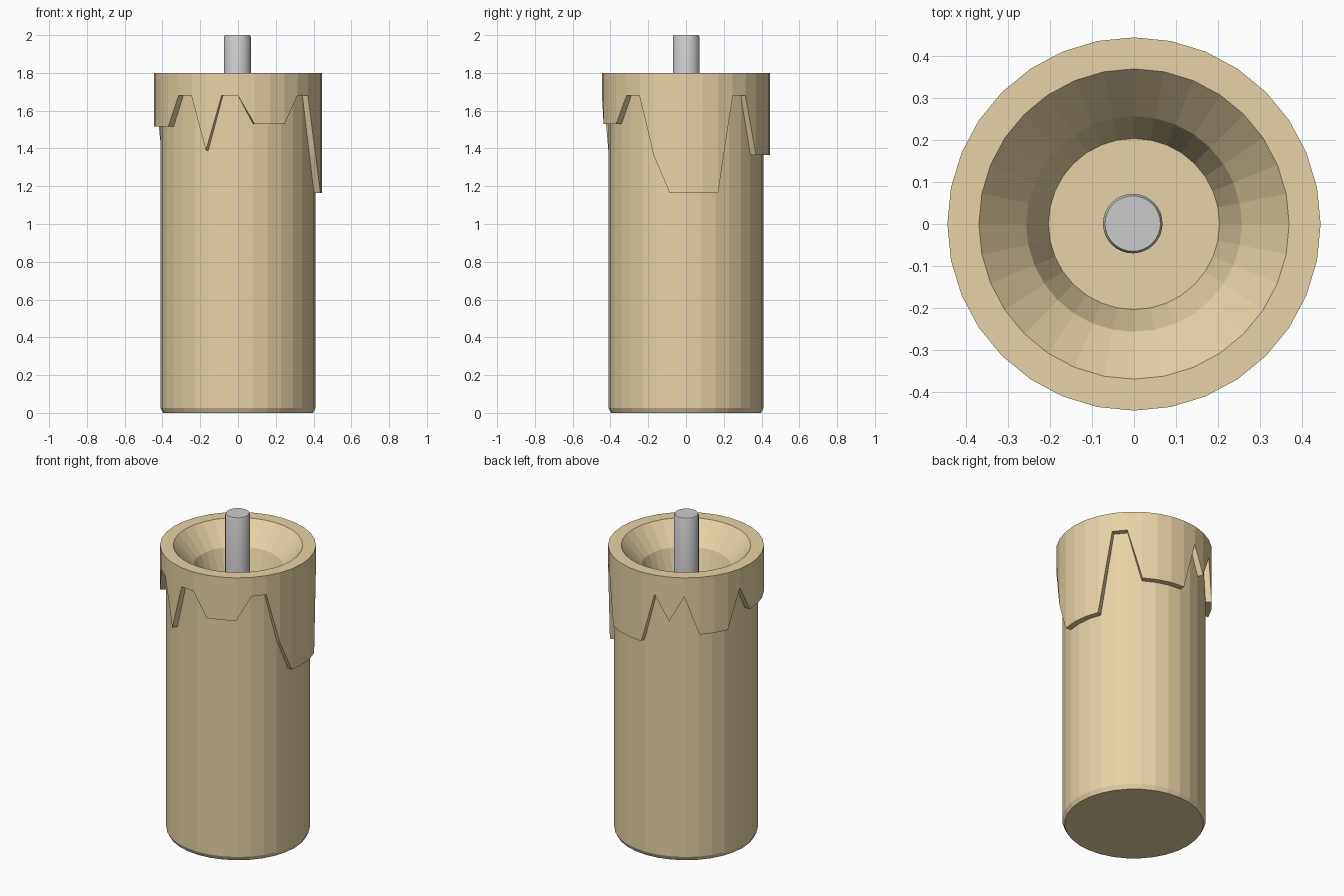
import bpy, bmesh, math

if "Cube" in bpy.data.objects:
    bpy.data.objects.remove(bpy.data.objects["Cube"])

SIDES = 32
TOP, HIGH = 1.8, 1.68

# Lower edge of the melted collar: height per side, counted from the front (-y) towards +x
drip = [HIGH] * SIDES
for first, last, z in [(1, 3, 1.53), (6, 6, 1.36), (7, 10, 1.165), (13, 16, 1.365),
                       (18, 18, 1.52), (20, 22, 1.44), (24, 27, 1.515), (30, 30, 1.39)]:
    for k in range(first, last + 1):
        drip[k] = z


def lathe(name, profile, sides, center=(0, 0)):
    """Spin a profile of (radius, z) around z; z may be a per-side list."""
    bm = bmesh.new()
    rings = []
    for r, z in profile:
        ring = []
        for k in range(sides):
            a = 2 * math.pi * k / sides
            h = z[k] if isinstance(z, list) else z
            ring.append(bm.verts.new((center[0] + r * math.sin(a),
                                      center[1] - r * math.cos(a), h)))
        rings.append(ring)
    for lo, hi in zip(rings, rings[1:]):
        for k in range(sides):
            n = (k + 1) % sides
            bm.faces.new((lo[k], lo[n], hi[n], hi[k]))
    bm.faces.new(rings[0][::-1])
    bm.faces.new(rings[-1])
    bmesh.ops.recalc_face_normals(bm, faces=bm.faces)
    mesh = bpy.data.meshes.new(name)
    bm.to_mesh(mesh)
    bm.free()
    obj = bpy.data.objects.new(name, mesh)
    bpy.context.collection.objects.link(obj)
    return obj


# Wax body with dripping collar and hollow melted bowl
wax = lathe("candle_wax", [(0.397, 0.0), (0.41, 0.026), (0.41, drip), (0.445, drip),
                           (0.445, TOP), (0.37, TOP), (0.257, 1.67), (0.204, 1.51)], SIDES)
mat = bpy.data.materials.new("wax_tan")
mat.diffuse_color = (0.8, 0.65, 0.38, 1)
mat.use_nodes = True
mat.node_tree.nodes["Principled BSDF"].inputs["Base Color"].default_value = mat.diffuse_color
wax.data.materials.append(mat)

# Wick with a small chamfer at the tip
wick = lathe("wick", [(0.071, 1.5), (0.071, 1.99), (0.066, 2.0)], 32, (-0.003, 0.001))
bpy.context.view_layer.objects.active = wick
wick.select_set(True)
bpy.ops.object.shade_smooth_by_angle(angle=math.radians(30))
